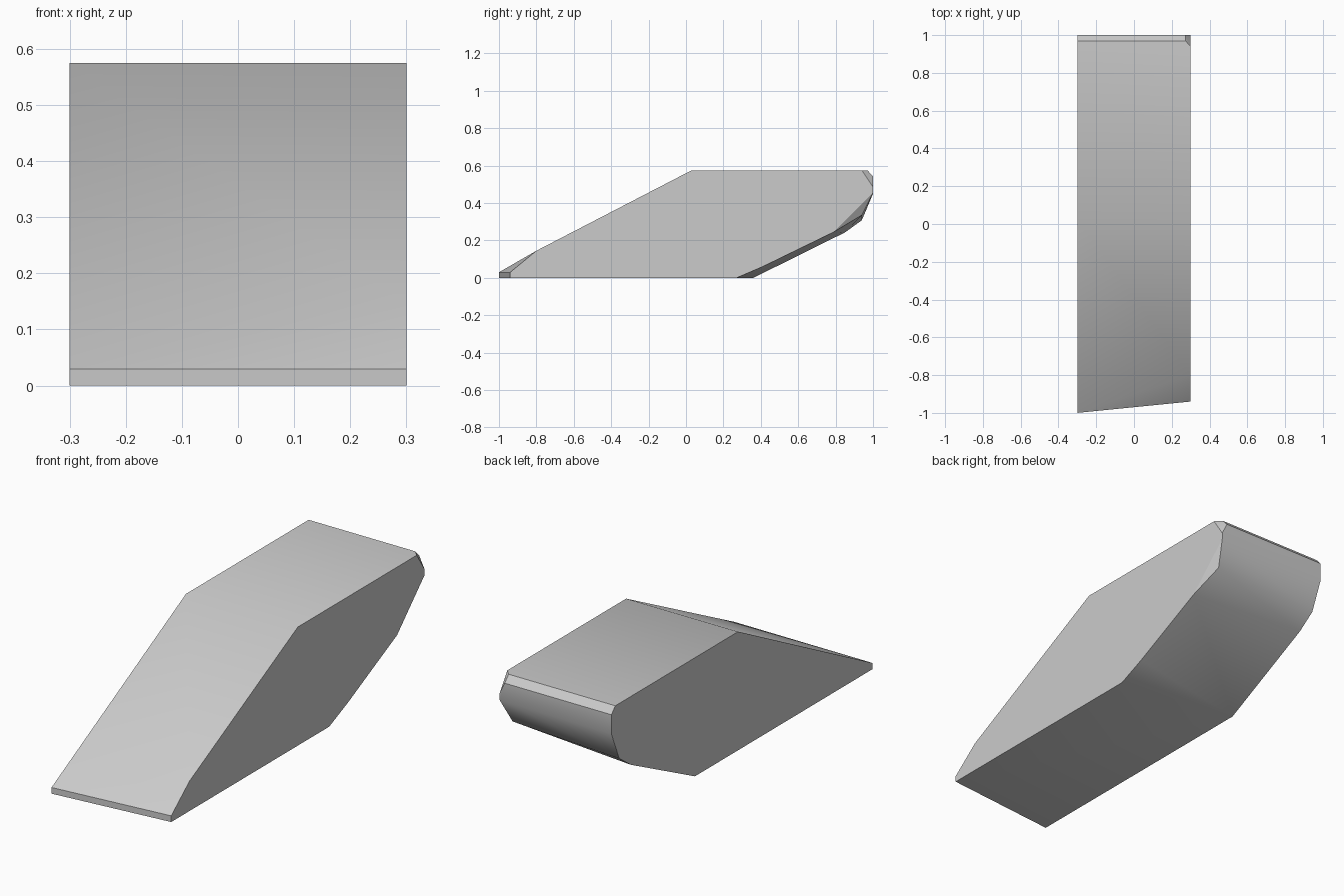
import bpy
import bmesh
import math

default_cube = bpy.data.objects.get("Cube")
if default_cube:
    bpy.data.objects.remove(default_cube, do_unlink=True)


def make_material(name, colour):
    material = bpy.data.materials.new(name)
    material.use_nodes = True
    material.diffuse_color = colour
    shader = next(node for node in material.node_tree.nodes if node.type == "BSDF_PRINCIPLED")
    shader.inputs["Base Color"].default_value = colour
    return material


def add_profile(mesh, x, points):
    """Place one side profile, given as (y, z) points, at the given x."""
    for y, z in points:
        mesh.verts.new((x, y, z))


half_width = 0.3
bevel_x = 0.272

# Plain right-hand side: thin nose, sloped front, flat top, rounded back
plain_side = [(-1, 0), (-1, 0.03), (0.03, 0.575), (0.97, 0.575), (1, 0.543),
              (1, 0.45), (0.94, 0.308), (0.85, 0.243), (0.36, 0)]

# Left-hand side: set-back nose with a steeper lip and a trimmed back
trimmed_side = [(-0.94, 0), (-0.94, 0.03), (-0.8, 0.145), (0.03, 0.575), (0.94, 0.575),
                (1, 0.485), (1, 0.455), (0.79, 0.245), (0.41, 0.06), (0.27, 0)]

# Inner corners of the chipped back edge
chipped_corners = [(0.97, 0.575), (1, 0.543), (0.94, 0.335)]

# Skin the side profiles into one faceted wedge
bm = bmesh.new()
add_profile(bm, -half_width, plain_side)
add_profile(bm, half_width, trimmed_side)
add_profile(bm, bevel_x, chipped_corners)
bmesh.ops.convex_hull(bm, input=bm.verts)
bmesh.ops.dissolve_limit(bm, angle_limit=math.radians(0.5), verts=bm.verts, edges=bm.edges)
bmesh.ops.recalc_face_normals(bm, faces=bm.faces)

mesh = bpy.data.meshes.new("wedge_block")
bm.to_mesh(mesh)
bm.free()
wedge_block = bpy.data.objects.new("wedge_block", mesh)
bpy.context.collection.objects.link(wedge_block)
mesh.materials.append(make_material("light grey", (0.6, 0.6, 0.6, 1)))

# Soft shading over the shallow bends, crisp outer edges
bpy.ops.object.select_all(action="DESELECT")
wedge_block.select_set(True)
bpy.context.view_layer.objects.active = wedge_block
bpy.ops.object.shade_smooth_by_angle(angle=math.radians(30))
